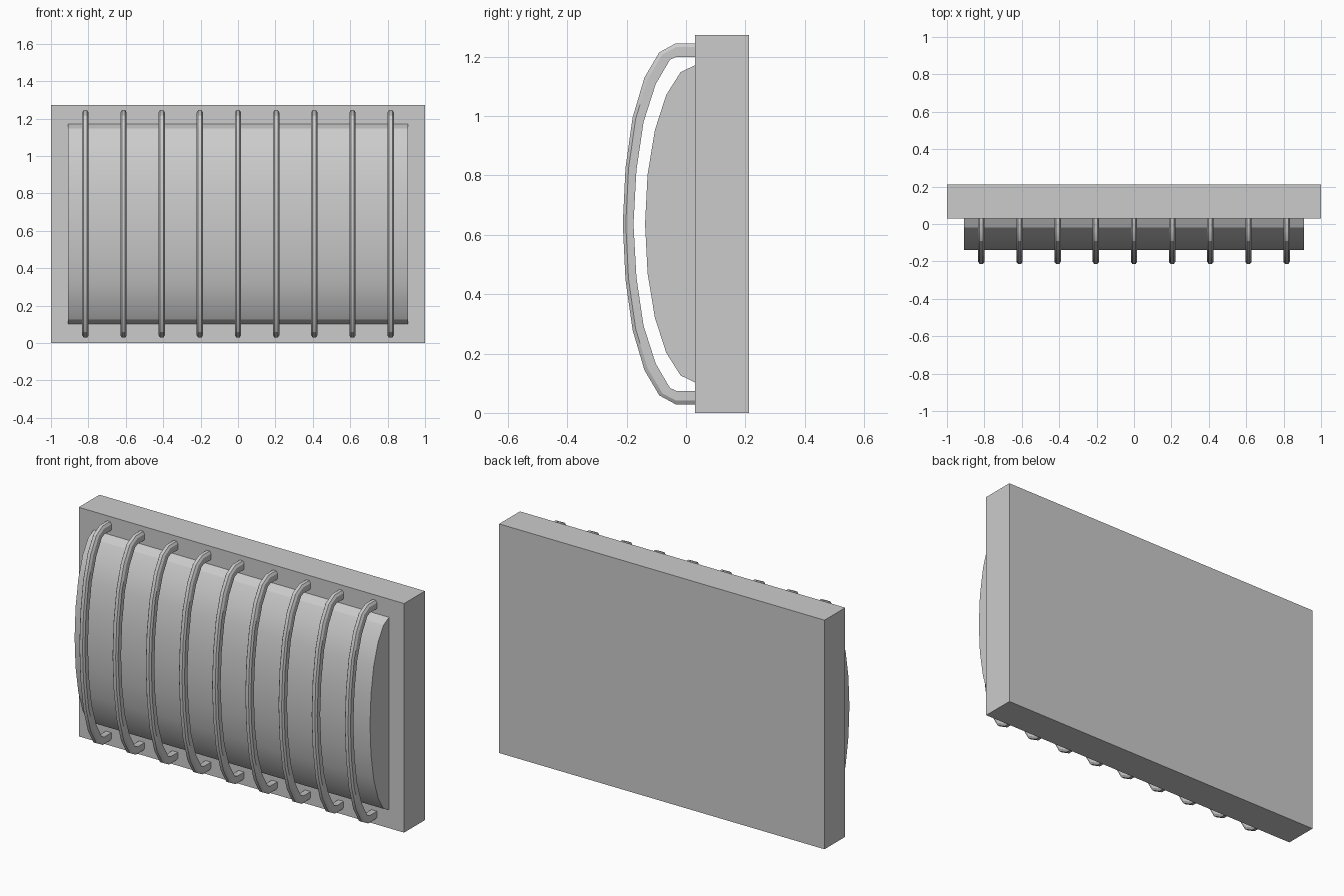
import bpy, bmesh, math

if "Cube" in bpy.data.objects:
    bpy.data.objects.remove(bpy.data.objects["Cube"])

MID = 0.637


def make_object(name, bm, smooth=False):
    bmesh.ops.recalc_face_normals(bm, faces=bm.faces)
    mesh = bpy.data.meshes.new(name)
    bm.to_mesh(mesh)
    bm.free()
    ob = bpy.data.objects.new(name, mesh)
    bpy.context.collection.objects.link(ob)
    if smooth:
        bpy.ops.object.select_all(action='DESELECT')
        ob.select_set(True)
        bpy.context.view_layer.objects.active = ob
        bpy.ops.object.shade_smooth_by_angle(angle=math.radians(30))
    return ob


def loft(bm, rings):
    """Skin a list of closed rings and cap both ends."""
    rings = [[bm.verts.new(p) for p in ring] for ring in rings]
    n = len(rings[0])
    for a, b in zip(rings, rings[1:]):
        for i in range(n):
            j = (i + 1) % n
            bm.faces.new((a[i], a[j], b[j], b[i]))
    bm.faces.new(rings[0])
    bm.faces.new(rings[-1])


def mirrored(half):
    """Mirror a (y, z) half profile about the middle height."""
    return half + [(y, 2 * MID - z) for y, z in half[-2::-1]]


# Back plate
bm = bmesh.new()
bmesh.ops.create_cube(bm, size=1)
for v in bm.verts:
    v.co = (v.co.x * 2, v.co.y * 0.182 + 0.121, (v.co.z + 0.5) * 1.273)
make_object("back_plate", bm)

# Bulging lens: half of a flattened 20-sided cylinder
arc = [(0.035 - 0.173 * math.sin(math.pi * i / 10),
        MID + 0.537 * math.cos(math.pi * i / 10)) for i in range(11)]
bm = bmesh.new()
loft(bm, [[(x, y, z) for y, z in arc] for x in (-0.908, 0.908)])
make_object("lens", bm, True)

# Guard bars: curved strips with a chamfered outer side
outer = mirrored([(0.04, 1.245), (-0.035, 1.245), (-0.09, 1.215), (-0.14, 1.13),
                  (-0.18, 0.995), (-0.204, 0.825), (-0.213, MID)])
inner = mirrored([(0.04, 1.20), (-0.032, 1.20), (-0.054, 1.19), (-0.102, 1.108),
                  (-0.143, 0.98), (-0.167, 0.818), (-0.177, MID)])
section = [(-0.017, 0), (0.017, 0), (0.017, 0.72), (0.009, 1),
           (-0.009, 1), (-0.017, 0.72)]
for k in range(9):
    cx = (k - 4) * 0.204
    bm = bmesh.new()
    loft(bm, [[(cx + dx, iy + (oy - iy) * t, iz + (oz - iz) * t)
               for dx, t in section]
              for (oy, oz), (iy, iz) in zip(outer, inner)])
    make_object(f"guard_bar_{k + 1}", bm, True)
